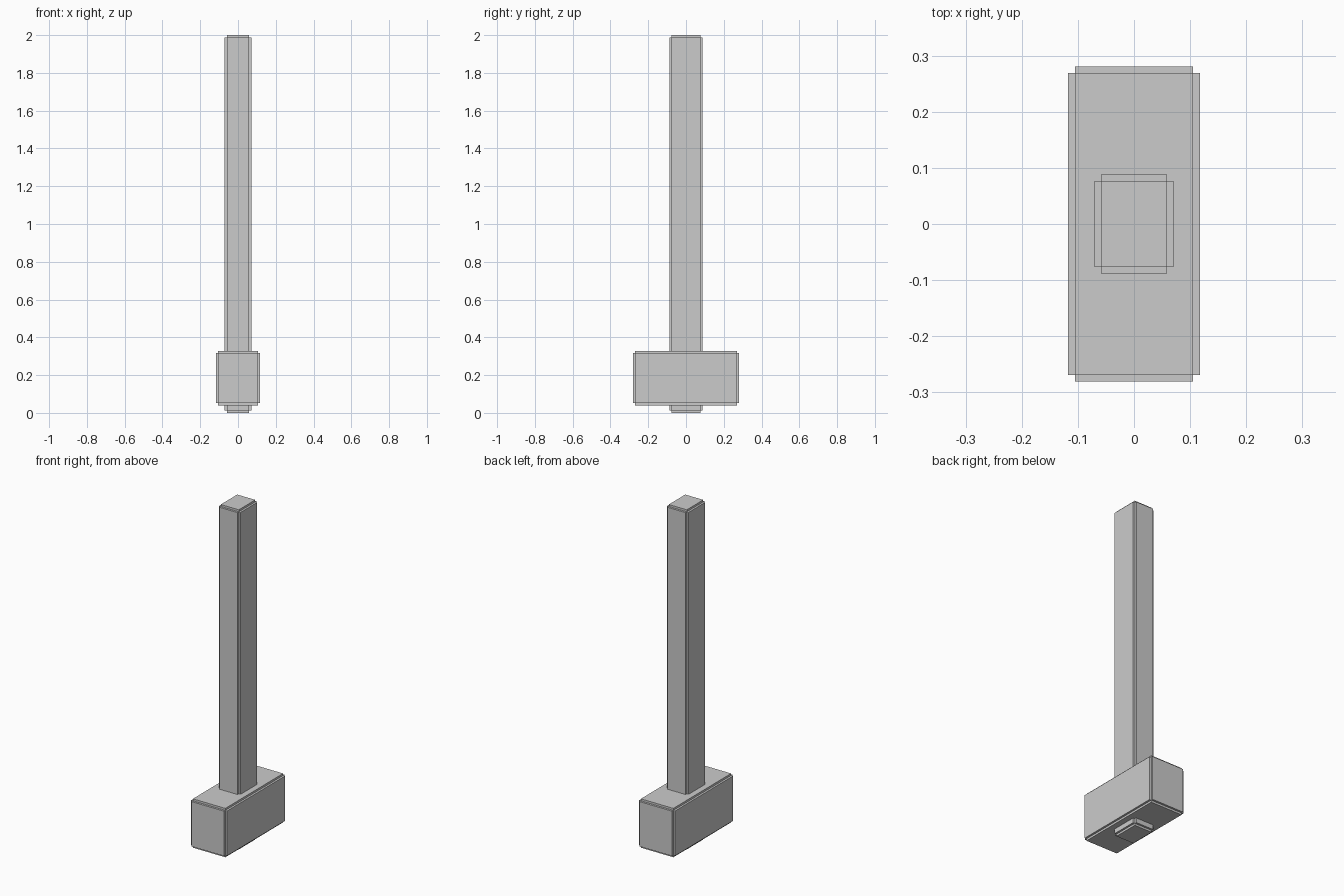
import bpy, bmesh
from mathutils import Matrix, Vector

if "Cube" in bpy.data.objects:
    bpy.data.objects.remove(bpy.data.objects["Cube"])

STEP = 0.012  # depth of the square notch along every edge


def notched_block(name, size, z_mid):
    """Box with stepped edges: three crossed boxes, each full size on one axis."""
    bm = bmesh.new()
    for axis in range(3):
        dims = Vector([s if i == axis else s - 2 * STEP for i, s in enumerate(size)])
        bmesh.ops.create_cube(bm, size=1, matrix=Matrix.Translation((0, 0, z_mid)) @ Matrix.Diagonal(dims).to_4x4())
    mesh = bpy.data.meshes.new(name)
    bm.to_mesh(mesh)
    bm.free()
    obj = bpy.data.objects.new(name, mesh)
    bpy.context.collection.objects.link(obj)
    return obj


# Long handle running right through the head
notched_block("handle", (0.141, 0.177, 2.0), 1.0)

# Heavy head near the base
notched_block("hammer_head", (0.235, 0.562, 0.288), 0.184)
